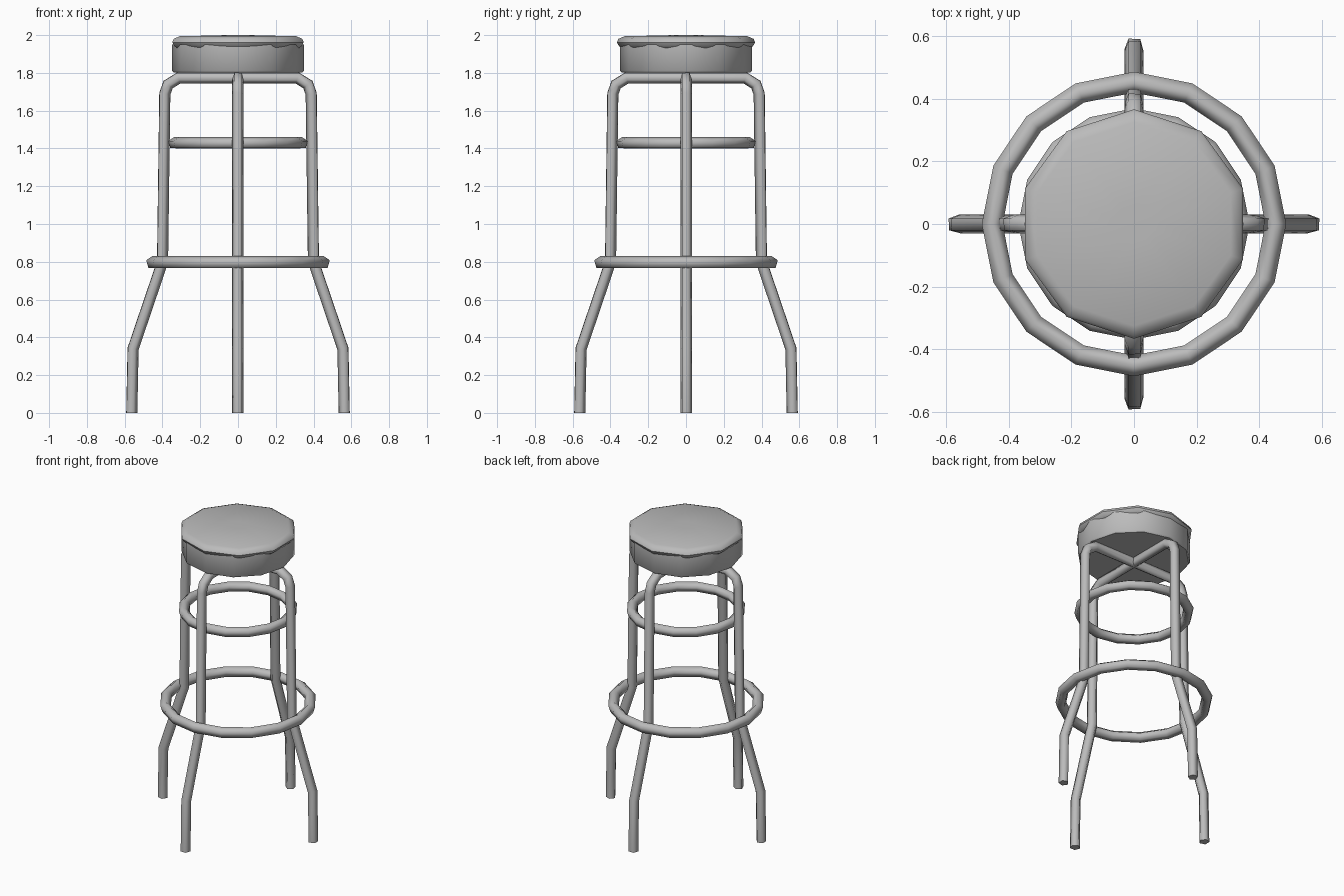
import bpy, bmesh, math
from mathutils import Vector, Matrix

cube = bpy.data.objects.get("Cube")
if cube:
    bpy.data.objects.remove(cube, do_unlink=True)

grey = bpy.data.materials.new("plain grey")
grey.use_nodes = True
colour = (0.5, 0.5, 0.5, 1)
grey.diffuse_color = colour
grey.node_tree.nodes["Principled BSDF"].inputs["Base Color"].default_value = colour


def loft(name, rings, looped=False, smooth=80):
    """Skin a list of equal point rings, capping the ends unless looped."""
    bm = bmesh.new()
    rows = [[bm.verts.new(p) for p in ring] for ring in rings]
    pairs = list(zip(rows, rows[1:]))
    if looped:
        pairs.append((rows[-1], rows[0]))
    else:
        bm.faces.new(rows[0])
        bm.faces.new(rows[-1])
    for a, b in pairs:
        for i in range(len(a)):
            j = (i + 1) % len(a)
            bm.faces.new((a[i], a[j], b[j], b[i]))
    bmesh.ops.recalc_face_normals(bm, faces=bm.faces)
    mesh = bpy.data.meshes.new(name)
    bm.to_mesh(mesh)
    bm.free()
    mesh.materials.append(grey)
    obj = bpy.data.objects.new(name, mesh)
    bpy.context.collection.objects.link(obj)
    bpy.ops.object.select_all(action='DESELECT')
    obj.select_set(True)
    bpy.context.view_layer.objects.active = obj
    bpy.ops.object.shade_smooth_by_angle(angle=math.radians(smooth))
    return obj


def circle(radius, z, sides, phase=0):
    angles = [math.radians(phase) + math.tau * i / sides for i in range(sides)]
    return [Vector((radius * math.cos(a), radius * math.sin(a), z)) for a in angles]


def hoop(name, radius, z, tube, sides=16):
    """Five-sided tube bent into a ring."""
    section = [(radius + p.x, z + p.y) for p in circle(tube, 0, 5, 20)]
    rings = []
    for i in range(sides):
        turn = Matrix.Rotation(math.tau * i / sides, 3, 'Z')
        rings.append([turn @ Vector((r, 0, h)) for r, h in section])
    return loft(name, rings, looped=True)


def leg_tube(name, angle, tube=0.032):
    """Bent tube making two opposite legs and the bar under the seat."""
    half = [(0.565, 0), (0.558, 0.34), (0.402, 0.8), (0.39, 1.69),
            (0.372, 1.74), (0.315, 1.775)]
    path = [Vector((x, 0, z)) for x, z in half]
    path += [Vector((-p.x, 0, p.z)) for p in reversed(path)]
    side = Vector((0, 1, 0))
    turn = Matrix.Rotation(angle, 3, 'Z')
    rings = []
    for i, p in enumerate(path):
        before = (p - path[i - 1]).normalized() if i else Vector((0, 0, 1))
        after = (path[i + 1] - p).normalized() if i + 1 < len(path) else Vector((0, 0, -1))
        along = (before + after).normalized()
        out = side.cross(-along)
        if out.dot(p - Vector((0, 0, 1))) < 0:
            out = -out
        out /= along.dot(after)  # mitre the bend
        rings.append([turn @ (p + out * c.x + side * c.y)
                      for c in circle(tube, 0, 5, 33)])
    return loft(name, rings)


# Seat drum
loft("seat_base", [circle(r, z, 12) for r, z in
                   ((0.342, 1.803), (0.35, 1.812), (0.35, 1.95))], smooth=45)

# Padded cushion
loft("seat_cushion", [circle(r, z, 10, 90) for r, z in
                      ((0.33, 1.925), (0.355, 1.942), (0.366, 1.962),
                       (0.358, 1.98), (0.325, 1.994), (0.06, 2.0))], smooth=50)

# Crossed leg tubes
leg_tube("side_legs", 0)
leg_tube("front_back_legs", math.pi / 2)

# Bracing hoop and foot rest
hoop("upper_ring", 0.338, 1.428, 0.033)
hoop("foot_ring", 0.453, 0.796, 0.035)
